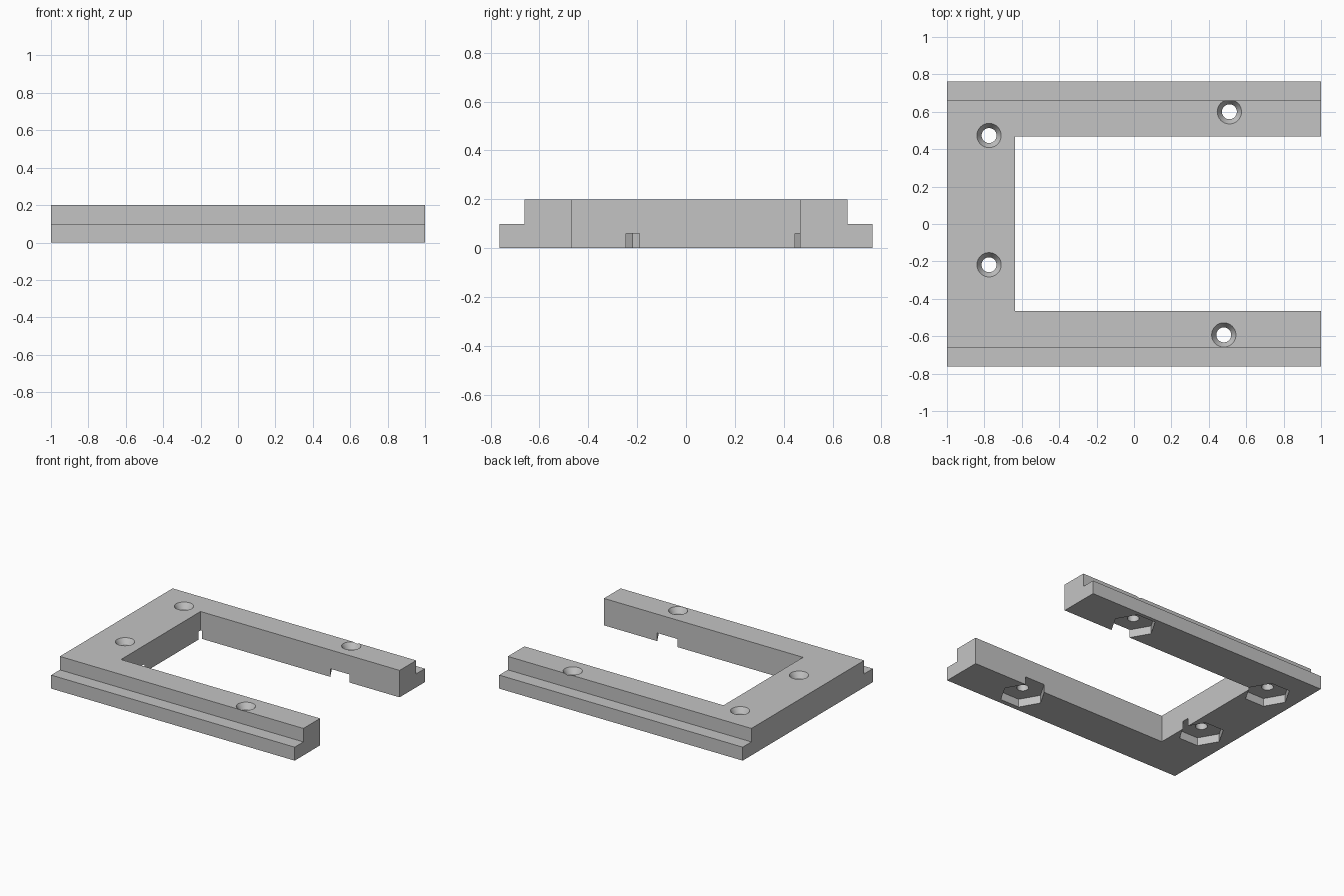
import bpy, bmesh, math

if "Cube" in bpy.data.objects:
    bpy.data.objects.remove(bpy.data.objects["Cube"])

grey = bpy.data.materials.new("grey plastic")
grey.diffuse_color = (0.55, 0.55, 0.55, 1)
grey.use_nodes = True
grey.node_tree.nodes["Principled BSDF"].inputs["Base Color"].default_value = grey.diffuse_color

TOP, STEP, POCKET = 0.2, 0.1, 0.06
HOLES = [(-0.775, 0.473), (-0.775, -0.218), (0.51, 0.60), (0.48, -0.593)]


def finish(name, bm):
    bmesh.ops.recalc_face_normals(bm, faces=bm.faces)
    me = bpy.data.meshes.new(name)
    bm.to_mesh(me)
    bm.free()
    ob = bpy.data.objects.new(name, me)
    bpy.context.collection.objects.link(ob)
    return ob


def loft(name, rings):
    """Closed solid through rings of points, with flat end caps."""
    bm = bmesh.new()
    loops = [[bm.verts.new(p) for p in ring] for ring in rings]
    n = len(loops[0])
    for a, b in zip(loops, loops[1:]):
        for i in range(n):
            j = (i + 1) % n
            bm.faces.new((a[i], a[j], b[j], b[i]))
    bm.faces.new(loops[0])
    bm.faces.new(loops[-1])
    return finish(name, bm)


def circle(x, y, z, r, n):
    return [(x + r * math.cos(2 * math.pi * i / n),
             y + r * math.sin(2 * math.pi * i / n), z) for i in range(n)]


# Frame: stepped cross-section swept along x
half = [(0.763, 0), (0.763, STEP), (0.661, STEP), (0.661, TOP)]
section = half + [(-y, z) for y, z in reversed(half)]
frame = loft("mounting_frame", [[(x, y, z) for y, z in section] for x in (-1, 1)])
frame.data.materials.append(grey)

# Central opening, open on the right side
rect = [(-0.635, -0.466), (1.2, -0.466), (1.2, 0.467), (-0.635, 0.467)]
cutters = [loft("opening_cutter", [[(x, y, z) for x, y in rect] for z in (-0.1, 0.4)])]

# Countersunk screw holes with hexagonal nut pockets underneath
SINK = 0.04
for x, y in HOLES:
    cutters.append(loft("nut_pocket_cutter",
                        [circle(x, y, z, 0.156, 6) for z in (-0.05, POCKET)]))
    profile = [(-0.1, 0.04), (TOP - SINK, 0.04), (TOP, 0.065), (TOP + 0.05, 0.065)]
    cutters.append(loft("screw_hole_cutter",
                        [circle(x, y, z, r, 40) for z, r in profile]))

bpy.context.view_layer.objects.active = frame
frame.select_set(True)
for c in cutters:
    c.hide_render = True
    mod = frame.modifiers.new("cut", 'BOOLEAN')
    mod.operation, mod.solver, mod.object = 'DIFFERENCE', 'EXACT', c
    bpy.ops.object.modifier_apply(modifier=mod.name)
    bpy.data.objects.remove(c, do_unlink=True)

bpy.ops.object.shade_smooth_by_angle(angle=math.radians(30))
